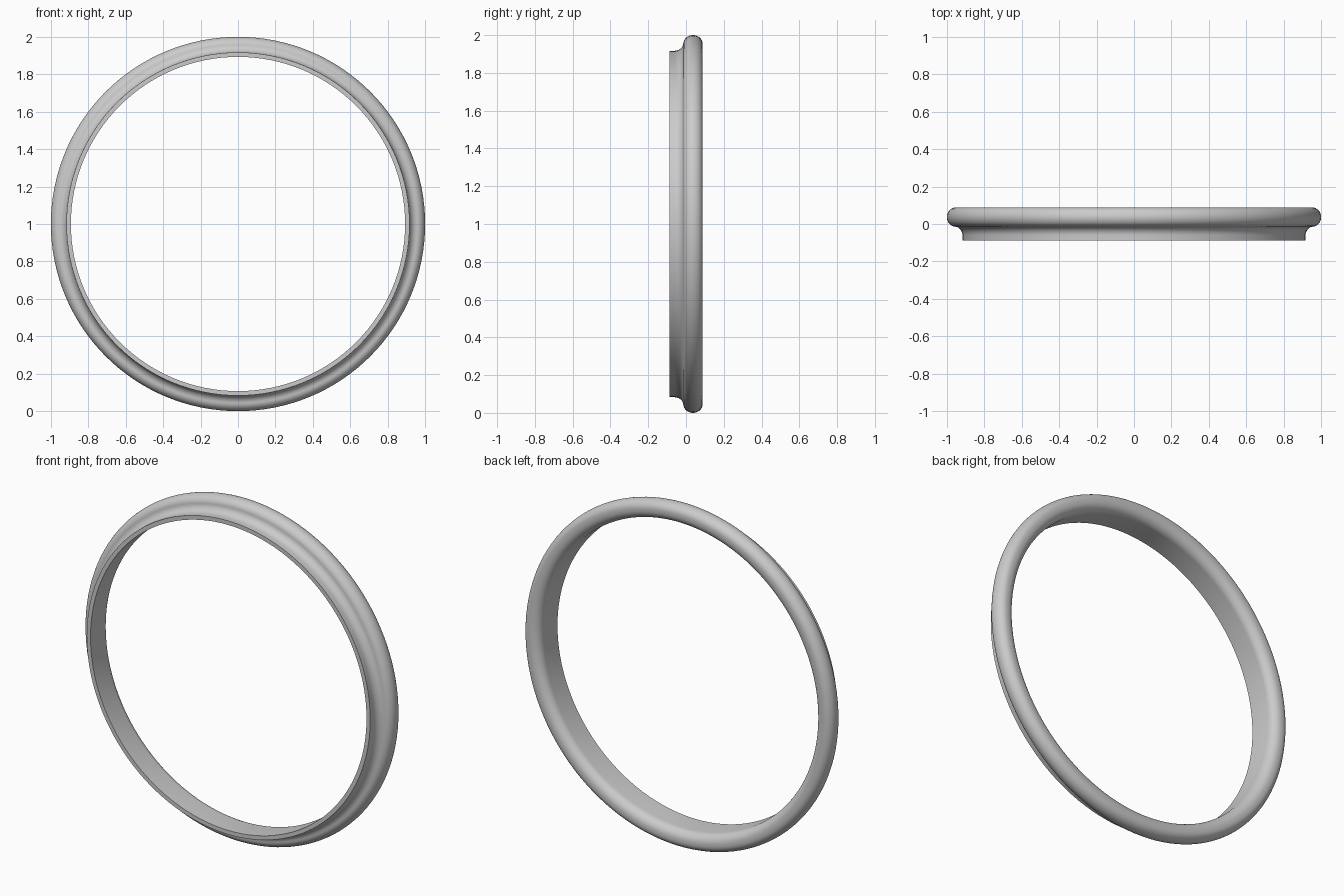
import bpy
import bmesh
from math import sin, cos, pi, radians
from mathutils import Matrix, Vector

cube = bpy.data.objects.get("Cube")
if cube:
    bpy.data.objects.remove(cube, do_unlink=True)

SEGMENTS = 128


def arc(r, y, size_r, size_y, start, end, steps=8):
    """Elliptical arc of (radius, depth) points."""
    angles = [radians(start + (end - start) * i / steps) for i in range(steps + 1)]
    return [(r + size_r * cos(a), y + size_y * sin(a)) for a in angles]


# Plain grey finish
grey = bpy.data.materials.new("plain grey")
grey.use_nodes = True
colour = (0.6, 0.6, 0.6, 1)
grey.diffuse_color = colour
grey.node_tree.nodes["Principled BSDF"].inputs["Base Color"].default_value = colour

# Cross-section: front lip, cove, outer bead, rounded back, straight bore
profile = [(0.893, -0.088), (0.917, -0.088)]
profile += arc(0.96, -0.06, 0.043, 0.046, 180, 90)
profile += arc(0.955, 0.037, 0.045, 0.051, -90, 90, 16)
profile += arc(0.945, 0.037, 0.052, 0.051, 90, 180)

# Sweep the cross-section round the depth axis
bm = bmesh.new()
rings = []
for i in range(SEGMENTS):
    turn = Matrix.Rotation(2 * pi * i / SEGMENTS, 3, 'Y')
    rings.append([bm.verts.new(turn @ Vector((r, y, 0)) + Vector((0, 0, 1)))
                  for r, y in profile])
count = len(profile)
for i, ring in enumerate(rings):
    after = rings[(i + 1) % SEGMENTS]
    for j in range(count):
        k = (j + 1) % count
        bm.faces.new((ring[j], ring[k], after[k], after[j]))
bmesh.ops.recalc_face_normals(bm, faces=bm.faces)

mesh = bpy.data.meshes.new("moulded_ring")
bm.to_mesh(mesh)
bm.free()
mesh.materials.append(grey)
moulded_ring = bpy.data.objects.new("moulded_ring", mesh)
bpy.context.collection.objects.link(moulded_ring)

# Smooth curves with crisp lip edges
bpy.ops.object.select_all(action='DESELECT')
moulded_ring.select_set(True)
bpy.context.view_layer.objects.active = moulded_ring
bpy.ops.object.shade_smooth_by_angle(angle=radians(35))
